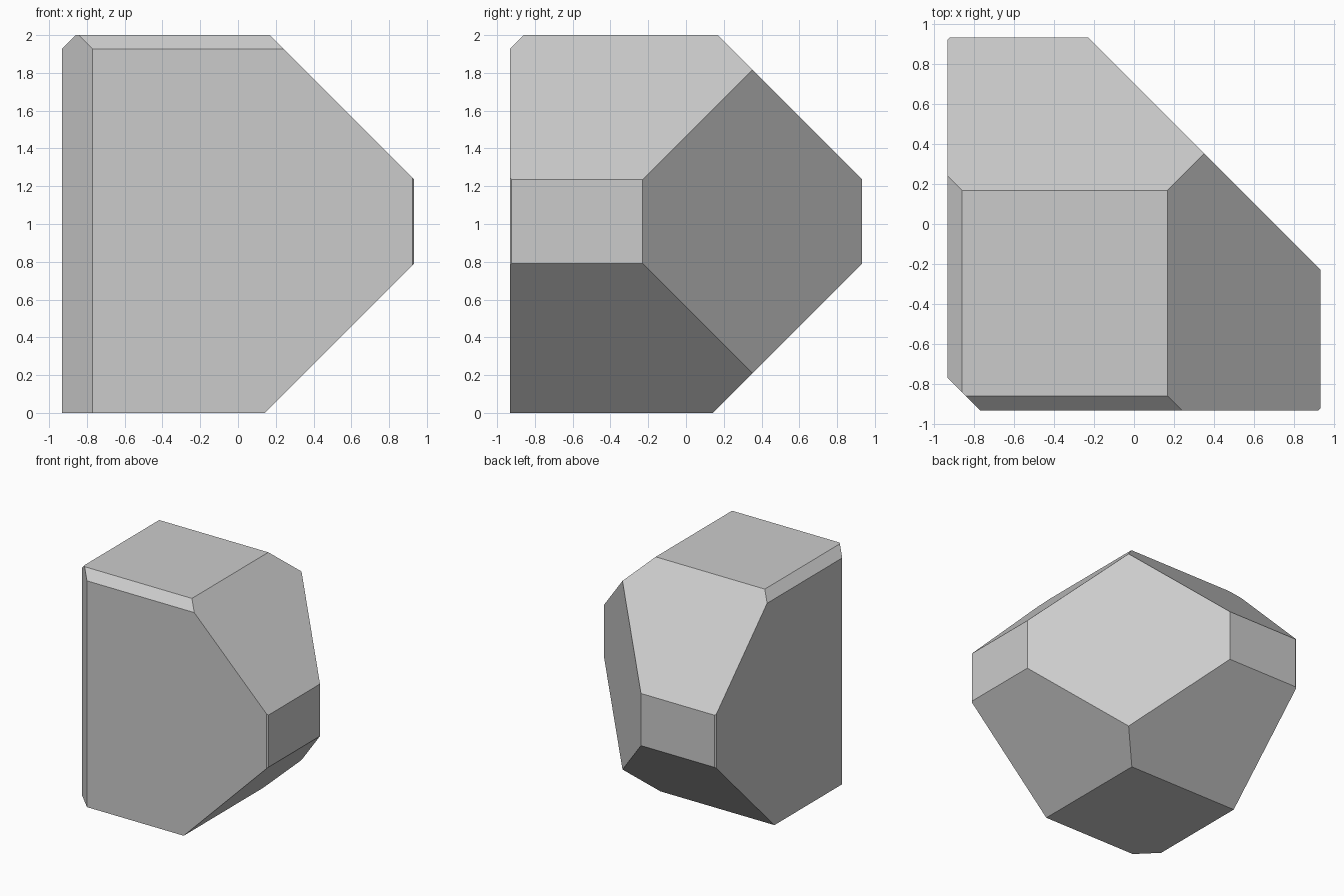
import bpy, bmesh
from mathutils import Vector

if "Cube" in bpy.data.objects:
    bpy.data.objects.remove(bpy.data.objects["Cube"])

HALF = 0.933   # half width and depth
HEIGHT = 2.0

# Starting block standing on the ground
bm = bmesh.new()
bmesh.ops.create_cube(bm, size=1)
for v in bm.verts:
    v.co = Vector((v.co.x * 2 * HALF, v.co.y * 2 * HALF, (v.co.z + 0.5) * HEIGHT))


def slice_off(normal, limit):
    """Remove everything where normal . point > limit and cap the cut."""
    n = Vector(normal)
    cut = bmesh.ops.bisect_plane(
        bm, geom=bm.verts[:] + bm.edges[:] + bm.faces[:], dist=1e-5,
        plane_co=n * limit / n.length_squared, plane_no=n, clear_outer=True)
    edges = [e for e in cut["geom_cut"] if isinstance(e, bmesh.types.BMEdge)]
    bmesh.ops.contextual_create(bm, geom=edges)


# Upright corner bevels: back right, front left, and two tiny ones
slice_off((1, 1, 0), 0.704)
slice_off((-1, -1, 0), 1.703)
slice_off((1, -1, 0), 1.856)
slice_off((-1, 1, 0), 1.856)

# Sloping bevels, the same along x and y: upper, lower, and narrow top edge
for x, y in ((1, 0), (0, 1)):
    slice_off((x, y, 1), 2.168)
    slice_off((x, y, -1), 0.142)
    slice_off((-x, -y, 1), 2.86)

bmesh.ops.recalc_face_normals(bm, faces=bm.faces[:])
mesh = bpy.data.meshes.new("faceted_stone")
bm.to_mesh(mesh)
bm.free()
stone = bpy.data.objects.new("faceted_stone", mesh)
bpy.context.collection.objects.link(stone)
